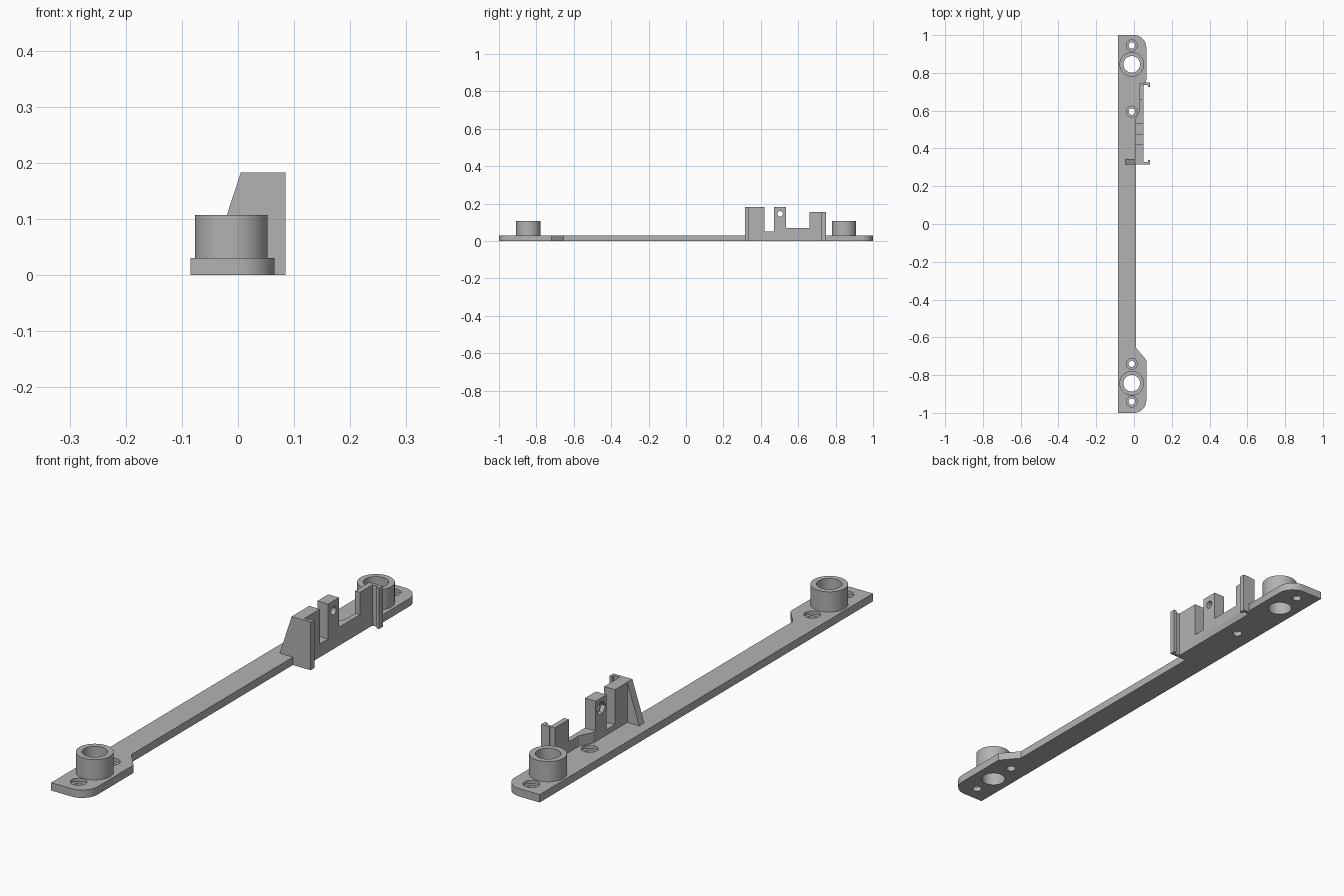
import bpy, bmesh, math
from mathutils import Vector

cube = bpy.data.objects.get("Cube")
if cube:
    bpy.data.objects.remove(cube)

grey = bpy.data.materials.new("plain grey")
grey.use_nodes = True
grey.diffuse_color = (0.45, 0.45, 0.45, 1)
grey.node_tree.nodes["Principled BSDF"].inputs["Base Color"].default_value = (0.45, 0.45, 0.45, 1)

# Maps (profile u, profile v, depth) to x, y, z for each extrusion axis
AXES = {
    "x": lambda u, v, d: Vector((d, u, v)),
    "y": lambda u, v, d: Vector((u, d, v)),
    "z": lambda u, v, d: Vector((u, v, d)),
}


def prism(name, points, axis, low, high):
    """Extrude a flat profile along an axis."""
    place = AXES[axis]
    bm = bmesh.new()
    face = bm.faces.new([bm.verts.new(place(u, v, low)) for u, v in points])
    grown = bmesh.ops.extrude_face_region(bm, geom=[face])["geom"]
    move = place(0, 0, high - low)
    bmesh.ops.translate(bm, vec=move, verts=[g for g in grown if isinstance(g, bmesh.types.BMVert)])
    bmesh.ops.recalc_face_normals(bm, faces=bm.faces)
    mesh = bpy.data.meshes.new(name)
    bm.to_mesh(mesh)
    bm.free()
    mesh.materials.append(grey)
    obj = bpy.data.objects.new(name, mesh)
    bpy.context.collection.objects.link(obj)
    return obj


def arc(cu, cv, radius, start, end, steps):
    return [(cu + radius * math.cos(math.radians(start + (end - start) * i / steps)),
             cv + radius * math.sin(math.radians(start + (end - start) * i / steps)))
            for i in range(steps + 1)]


def circle(cu, cv, radius, sides=48):
    return arc(cu, cv, radius, 0, 360, sides)[:-1]


def activate(obj):
    bpy.ops.object.select_all(action="DESELECT")
    obj.select_set(True)
    bpy.context.view_layer.objects.active = obj


def cut(obj, cutter):
    """Subtract a cutter and discard it."""
    cutter.hide_render = True
    mod = obj.modifiers.new("cut", "BOOLEAN")
    mod.operation = "DIFFERENCE"
    mod.solver = "EXACT"
    mod.object = cutter
    activate(obj)
    bpy.ops.object.modifier_apply(modifier=mod.name)
    bpy.data.objects.remove(cutter)


def smooth(obj):
    activate(obj)
    bpy.ops.object.shade_smooth_by_angle(angle=math.radians(30))


THICK = 0.03
HOLE_X = -0.012

# Long base plate with rounded outer corners
outline = [(-0.085, -1)]
outline += arc(0, -0.935, 0.065, -90, 0, 12)
outline += [(0.065, -0.72), (0.01, -0.655), (0.01, 0.315), (0.05, 0.315), (0.05, 0.73), (0.065, 0.76)]
outline += arc(0, 0.935, 0.065, 0, 90, 12)
outline += [(-0.085, 1)]
plate = prism("base_plate", outline, "z", 0, THICK)

# Counterbored screw holes
for y in (-0.94, -0.74, 0.595, 0.945):
    cut(plate, prism("screw_cutter", circle(HOLE_X, y, 0.017, 24), "z", -0.1, 0.1))
    cut(plate, prism("head_cutter", circle(HOLE_X, y, 0.029, 24), "z", 0.018, 0.1))

# Round tubular bosses with through bores
for name, y in (("front_boss", -0.843), ("back_boss", 0.845)):
    boss = prism(name, circle(HOLE_X, y, 0.065), "z", THICK, 0.107)
    for part in (plate, boss):
        cut(part, prism("bore_cutter", circle(HOLE_X, y, 0.044), "z", -0.1, 0.2))
    smooth(boss)
smooth(plate)

# Bracket wall with a tall front block and a drilled column
TALL = 0.183
steps = [(0.315, THICK), (0.315, TALL), (0.42, TALL), (0.42, 0.05), (0.47, 0.05), (0.47, TALL),
         (0.535, TALL), (0.535, 0.07), (0.55, 0.07), (0.55, THICK)]
bracket = prism("bracket_wall", steps, "x", 0.005, 0.05)
cut(bracket, prism("pin_cutter", circle(0.503, 0.145, 0.015, 24), "x", -0.1, 0.1))
cut(bracket, prism("nut_cutter", circle(0.503, 0.145, 0.026, 6), "x", -0.1, 0.022))
smooth(bracket)

# Low tapering wall and the thin upright behind it
prism("low_wall", [(0.005, 0.55), (0.05, 0.55), (0.05, 0.66), (0.03, 0.66), (0.03, 0.6)], "z", THICK, 0.07)
prism("back_upright", [(0.03, 0.66), (0.05, 0.66), (0.05, 0.745), (0.03, 0.745)], "z", THICK, 0.155)

# Sloping gusset on the inner side of the front block
prism("gusset", [(-0.045, THICK), (0.005, THICK), (0.005, TALL)], "y", 0.315, 0.345)

# Hooked lips facing each other
for name, y, way, top in (("front_lip", 0.315, 1, TALL), ("back_lip", 0.748, -1, 0.155)):
    hook = [(0.05, 0), (0.085, 0), (0.085, 0.023), (0.074, 0.023), (0.074, 0.012), (0.05, 0.012)]
    prism(name, [(x, y + way * d) for x, d in hook], "z", 0, top)
